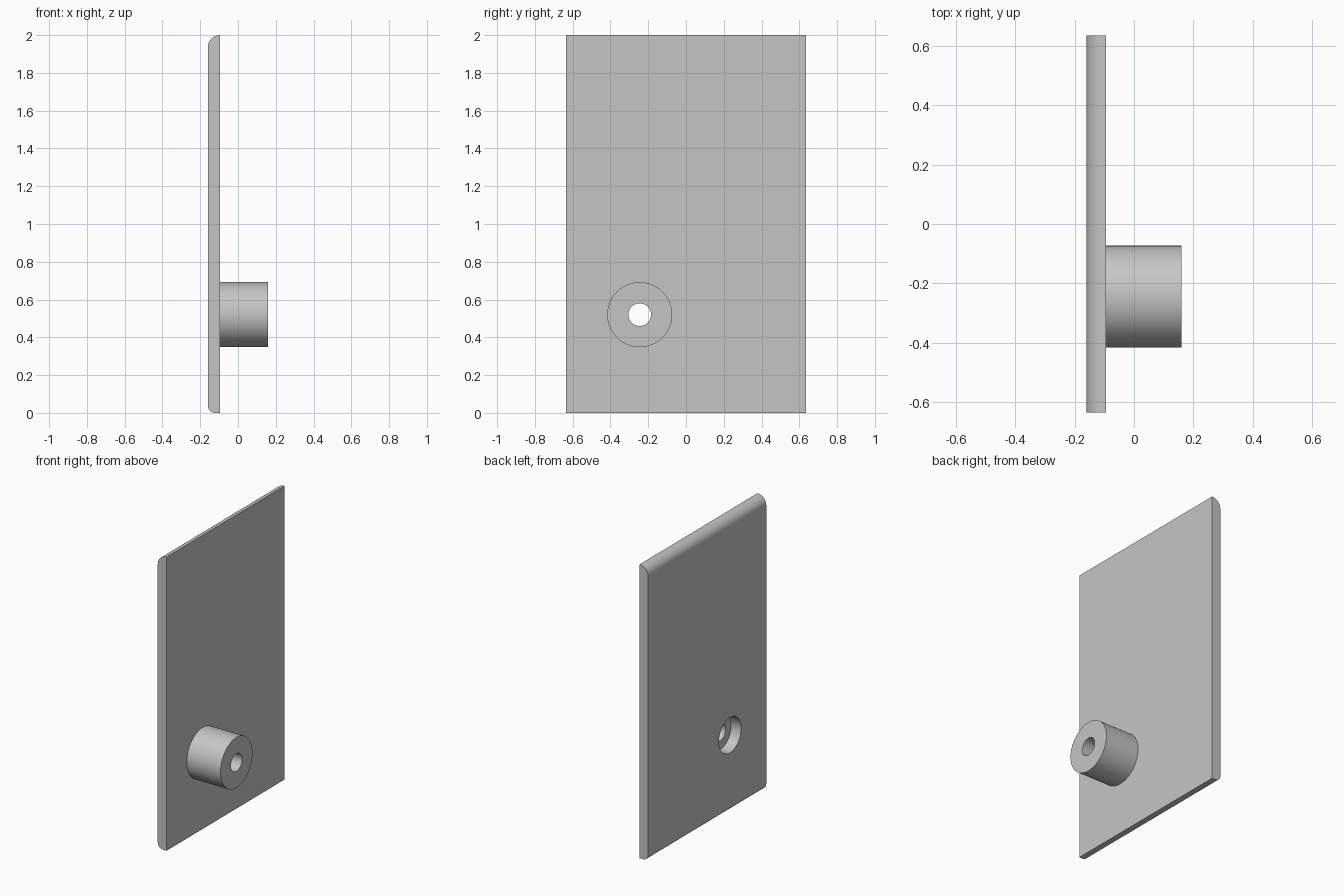
import bpy
import bmesh
from math import pi, sin, cos, radians
from mathutils import Matrix

if "Cube" in bpy.data.objects:
    bpy.data.objects.remove(bpy.data.objects["Cube"], do_unlink=True)

BACK, FACE, END = -0.16, -0.094, 0.16      # plate back, plate face, boss end (x)
HALF_WIDTH, HEIGHT = 0.635, 2.0
BOSS_Y, BOSS_Z = -0.245, 0.52
TOP_R, BOTTOM_R = 0.065, 0.04

grey = bpy.data.materials.new("light_grey")
grey.use_nodes = True
colour = (0.56, 0.56, 0.56, 1)
grey.diffuse_color = colour
grey.node_tree.nodes["Principled BSDF"].inputs["Base Color"].default_value = colour


def make_object(name, bm):
    bmesh.ops.recalc_face_normals(bm, faces=bm.faces)
    mesh = bpy.data.meshes.new(name)
    bm.to_mesh(mesh)
    bm.free()
    mesh.materials.append(grey)
    obj = bpy.data.objects.new(name, mesh)
    bpy.context.collection.objects.link(obj)
    return obj


def cylinder_x(name, radius, x0, x1):
    """Cylinder along x on the boss axis."""
    bm = bmesh.new()
    place = Matrix.Translation(((x0 + x1) / 2, BOSS_Y, BOSS_Z)) @ Matrix.Rotation(pi / 2, 4, "Y")
    bmesh.ops.create_cone(bm, cap_ends=True, segments=64, radius1=radius,
                          radius2=radius, depth=x1 - x0, matrix=place)
    return make_object(name, bm)


def arc(cx, cz, r, start, steps=12):
    angles = [start + pi / 2 * i / steps for i in range(steps + 1)]
    return [(cx + r * cos(a), cz + r * sin(a)) for a in angles]


# Plate: side profile with rounded back edges, extruded along y
profile = [(FACE, 0), (FACE, HEIGHT)]
profile += arc(BACK + TOP_R, HEIGHT - TOP_R, TOP_R, pi / 2)
profile += arc(BACK + BOTTOM_R, BOTTOM_R, BOTTOM_R, pi)
bm = bmesh.new()
side = bm.faces.new([bm.verts.new((x, -HALF_WIDTH, z)) for x, z in profile])
swept = bmesh.ops.extrude_face_region(bm, geom=[side])["geom"]
bmesh.ops.translate(bm, vec=(0, 2 * HALF_WIDTH, 0),
                    verts=[v for v in swept if isinstance(v, bmesh.types.BMVert)])
plate = make_object("plate_with_boss", bm)

# Boss, through bore and rear counterbore
tools = [
    (cylinder_x("boss", 0.172, FACE - 0.03, END), "UNION"),
    (cylinder_x("bore_cutter", 0.06, BACK - 0.1, END + 0.1), "DIFFERENCE"),
    (cylinder_x("counterbore_cutter", 0.12, BACK - 0.1, BACK + 0.075), "DIFFERENCE"),
]
bpy.ops.object.select_all(action="DESELECT")
plate.select_set(True)
bpy.context.view_layer.objects.active = plate
for tool, operation in tools:
    tool.hide_render = True
    mod = plate.modifiers.new(tool.name, "BOOLEAN")
    mod.operation = operation
    mod.solver = "EXACT"
    mod.object = tool
    bpy.ops.object.modifier_apply(modifier=mod.name)
    bpy.data.objects.remove(tool, do_unlink=True)

bpy.ops.object.shade_smooth_by_angle(angle=radians(30))
